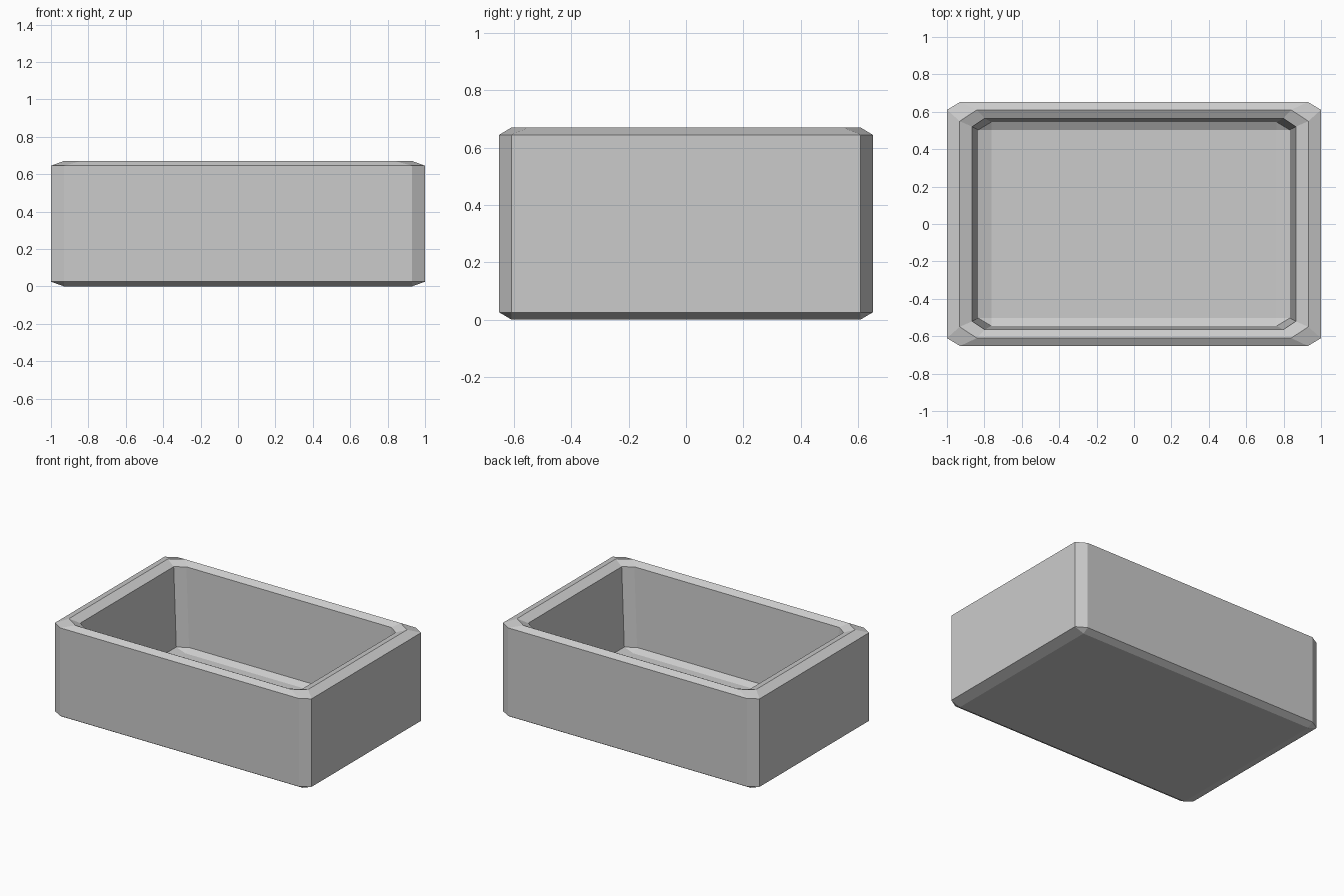
import bpy
import bmesh

cube = bpy.data.objects.get("Cube")
if cube:
    bpy.data.objects.remove(cube, do_unlink=True)

grey = bpy.data.materials.new("grey")
grey.use_nodes = True
colour = (0.6, 0.6, 0.6, 1)
grey.diffuse_color = colour
grey.node_tree.nodes["Principled BSDF"].inputs["Base Color"].default_value = colour


def octagon(bm, hx, hy, cx, cy, z):
    """Rectangle of half size hx, hy with corners cut by cx, cy."""
    a, b = hx - cx, hy - cy
    outline = [(hx, -b), (hx, b), (a, hy), (-a, hy),
               (-hx, b), (-hx, -b), (-a, -hy), (a, -hy)]
    return [bm.verts.new((x, y, z)) for x, y in outline]


# Rings from the underside, up the outside, over the rim and down to the floor
rings = [
    (0.93, 0.61, 0, 0, 0),
    (1.0, 0.652, 0.07, 0.042, 0.025),
    (1.0, 0.652, 0.07, 0.042, 0.645),
    (0.932, 0.61, 0.092, 0.06, 0.67),
    (0.865, 0.565, 0.067, 0.045, 0.645),
    (0.833, 0.545, 0.07, 0.042, 0.094),
    (0.763, 0.503, 0, 0, 0.069),
]

bm = bmesh.new()
loops = [octagon(bm, *ring) for ring in rings]
for low, high in zip(loops, loops[1:]):
    for i in range(8):
        j = (i + 1) % 8
        bm.faces.new((low[i], low[j], high[j], high[i]))
bm.faces.new(loops[0][::-1])
bm.faces.new(loops[-1])

# Square corners of the underside and floor close up to single points
bmesh.ops.remove_doubles(bm, verts=bm.verts, dist=0.001)
bmesh.ops.recalc_face_normals(bm, faces=bm.faces)

mesh = bpy.data.meshes.new("open_box")
bm.to_mesh(mesh)
bm.free()
mesh.materials.append(grey)
box = bpy.data.objects.new("open_box", mesh)
bpy.context.collection.objects.link(box)
